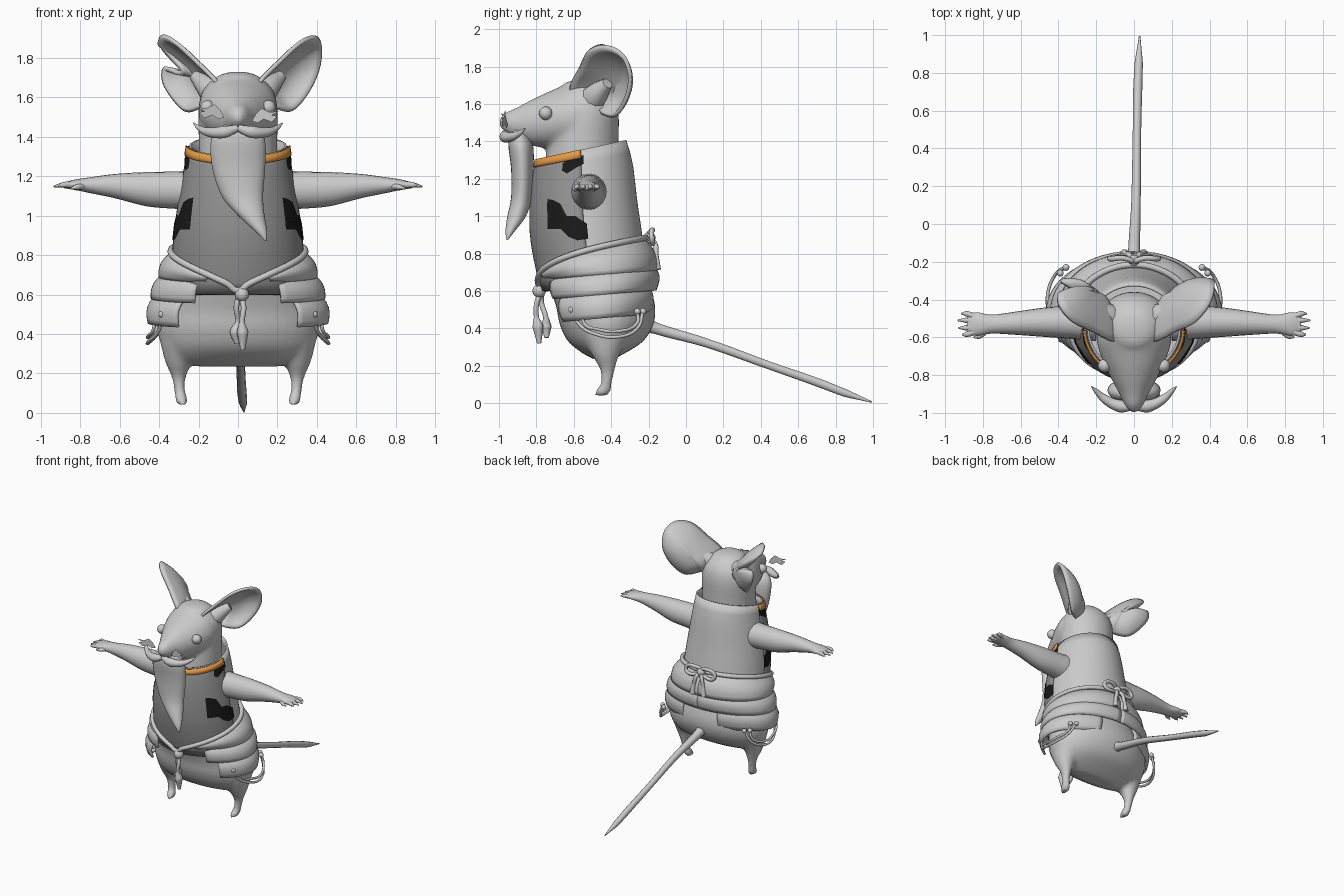
import bpy, bmesh
from math import sin, cos, pi, radians, sqrt
from mathutils import Vector as V

if "Cube" in bpy.data.objects:
    bpy.data.objects.remove(bpy.data.objects["Cube"])


def material(name, r, g, b):
    m = bpy.data.materials.new(name)
    m.diffuse_color = (r, g, b, 1)
    m.use_nodes = True
    m.node_tree.nodes["Principled BSDF"].inputs["Base Color"].default_value = m.diffuse_color
    return m


def spline(rows, k=4, closed=False):
    """Catmull-Rom resampling of equal-length tuples."""
    n, out = len(rows), []
    get = (lambda i: rows[i % n]) if closed else (lambda i: rows[max(0, min(n - 1, i))])
    for i in range(n if closed else n - 1):
        p0, p1, p2, p3 = (get(i + j) for j in (-1, 0, 1, 2))
        for s in range(k):
            t = s / k
            out.append(tuple(b + .5 * t * (c - a + t * (2*a - 5*b + 4*c - d + t * (3*(b - c) + d - a)))
                             for a, b, c, d in zip(p0, p1, p2, p3)))
    return out if closed else out + [tuple(rows[-1])]


def make(name, *grids, mat=None, solid=0, remesh=0):
    """Mesh from grids: (rows of points, closed rings?, capped?)."""
    bm = bmesh.new()
    for rows, closed, cap in grids:
        vs = [[bm.verts.new(p) for p in r] for r in rows]
        n = len(vs[0])
        for a, b in zip(vs, vs[1:]):
            for i in range(n if closed else n - 1):
                j = (i + 1) % n
                bm.faces.new((a[i], a[j], b[j], b[i]))
        if cap in ('both', 'end'):
            bm.faces.new(vs[-1])
        if cap == 'both':
            bm.faces.new(vs[0][::-1])
    bmesh.ops.recalc_face_normals(bm, faces=bm.faces)
    me = bpy.data.meshes.new(name)
    bm.to_mesh(me)
    bm.free()
    me.polygons.foreach_set('use_smooth', [not solid or len(p.vertices) < 5 for p in me.polygons])
    ob = bpy.data.objects.new(name, me)
    bpy.context.collection.objects.link(ob)
    if mat:
        me.materials.append(mat)
    if solid:
        m = ob.modifiers.new('thickness', 'SOLIDIFY')
        m.thickness, m.offset = solid, 0
    if remesh:
        m = ob.modifiers.new('blend', 'REMESH')
        m.mode, m.voxel_size, m.use_smooth_shade = 'VOXEL', remesh, True
        m = ob.modifiers.new('soften', 'SMOOTH')
        m.factor, m.iterations = .5, 5
    return ob


def loft(rows, axis, n=24, k=4):
    """Elliptic rings (x, y, z, radius a, radius b) stacked along an axis."""
    u, v = {'x': (V((0, 1, 0)), V((0, 0, 1))), 'y': (V((1, 0, 0)), V((0, 0, 1))),
            'z': (V((1, 0, 0)), V((0, 1, 0)))}[axis]
    rings = [[V(r[:3]) + u * r[3] * cos(2*pi*i/n) + v * r[4] * sin(2*pi*i/n) for i in range(n)]
             for r in spline(rows, k)]
    return rings, True, 'both'


def tube(name, pts, radii, closed=False):
    cu = bpy.data.curves.new(name, 'CURVE')
    cu.dimensions, cu.bevel_depth, cu.bevel_resolution = '3D', 1, 3
    cu.use_fill_caps, cu.resolution_u = True, 6
    sp = cu.splines.new('BEZIER')
    sp.bezier_points.add(len(pts) - 1)
    for i, (b, p) in enumerate(zip(sp.bezier_points, pts)):
        b.co, b.handle_left_type, b.handle_right_type = p, 'AUTO', 'AUTO'
        b.radius = radii if isinstance(radii, float) else radii[i]
    sp.use_cyclic_u = closed
    ob = bpy.data.objects.new(name, cu)
    bpy.context.collection.objects.link(ob)


def ball(name, p, r, sy=1):
    bpy.ops.mesh.primitive_uv_sphere_add(segments=16, ring_count=10, radius=r, location=p)
    ob = bpy.context.object
    ob.name, ob.scale = name, (1, sy, 1)
    bpy.ops.object.shade_smooth()


def flip(pts, s):
    return [(p[0] * s, *p[1:]) for p in pts]


dark = material('dark cloth', .3, .3, .3)
black = material('black', .01, .01, .01)
orange = material('orange trim', .8, .33, .06)

# Torso surface: (z, centre y, half width, half depth); t = 0 is the front
TORSO = spline([(.58, -.48, .33, .27), (.7, -.5, .325, .285), (.9, -.53, .312, .29), (1.1, -.545, .285, .275),
                (1.25, -.55, .258, .258), (1.36, -.555, .24, .228)], 6)


def surf(t, z, off=0.):
    for a, b in zip(TORSO, TORSO[1:]):
        if z <= b[0]:
            break
    f = (z - a[0]) / (b[0] - a[0])
    cy, rx, ry = (a[i] + f * (b[i] - a[i]) for i in (1, 2, 3))
    y = -(ry + off) * cos(t)
    return V(((rx + off) * sin(t), cy + y, z + y * .22 * max(0, min(1, (z - 1.05) / .3))))


def wrap(t0, t1, z0, z1, off, nt=32, nz=12):
    return [[surf(radians(t0 + (t1 - t0) * i / nt), z0 + (z1 - z0) * j / nz, off)
             for i in range(nt + 1)] for j in range(nz + 1)], False, None


make('vest_back', wrap(0, 360, .6, 1.355, 0, 64), solid=.012)
make('chest_panel', wrap(-88, 88, .6, 1.355, .012), mat=dark, solid=.006)
make('collar', wrap(-88, 88, 1.312, 1.357, .02, 32, 2), mat=orange, solid=.01)
patches = {'side_patch': [(48, .93, 1.10), (56, .93, 1.09), (64, .93, 1.07), (71, .89, 1.0), (80, .87, 1.0),
                          (91, .88, .96)],
           'shoulder_patch': [(66, 1.26, 1.30), (72, 1.24, 1.325), (80, 1.26, 1.325), (91, 1.28, 1.325)]}
for s in (-1, 1):
    for name, cols in patches.items():
        make(name, ([[surf(s * radians(t), lo + (hi - lo) * f, .019) for f in (0, .25, .5, .75, 1)]
                     for t, lo, hi in cols], False, None), mat=black)

# Lower body blended with the legs
hips = [(0, -.44, .235, .2, .05), (0, -.44, .265, .32, .11), (0, -.43, .33, .38, .2), (0, -.425, .42, .41, .25),
        (0, -.43, .52, .4, .265), (0, -.47, .65, .355, .27), (0, -.5, .76, .31, .26)]
leg = [(.285, -.43, .36, .11, .13), (.3, -.43, .26, .07, .075), (.3, -.42, .18, .036, .04),
       (.295, -.425, .11, .028, .03), (.287, -.44, .07, .032, .04), (.283, -.455, .042, .026, .036)]
make('hips_and_legs', loft(hips, 'z', 40), *[loft(flip(leg, s), 'z', 16) for s in (-1, 1)], remesh=.014)

# Head: neck column blended with the snout
neck = [(0, -.56, 1.22, .2, .2), (0, -.55, 1.4, .2, .19), (0, -.54, 1.55, .2, .18), (0, -.54, 1.64, .175, .155),
        (0, -.55, 1.71, .1, .1), (0, -.55, 1.73, .03, .03)]
snout = [(0, -.45, 1.53, .15, .13), (0, -.58, 1.535, .2, .185), (0, -.7, 1.52, .175, .16), (0, -.82, 1.5, .12, .125),
         (0, -.9, 1.495, .077, .088), (0, -.96, 1.5, .048, .056), (0, -.995, 1.5, .02, .025)]
make('head', loft(neck, 'z', 32), loft(snout, 'y', 32), remesh=.014)

# Ears: cupped discs, the left one torn
rim = [(.10, -.62, 1.66), (.22, -.57, 1.79), (.32, -.52, 1.88), (.395, -.43, 1.905), (.425, -.34, 1.86),
       (.415, -.30, 1.75), (.36, -.32, 1.63), (.28, -.38, 1.54), (.2, -.45, 1.55), (.14, -.48, 1.58)]
torn = rim[:3] + [(.385, -.45, 1.91), (.405, -.38, 1.87), (.35, -.36, 1.81), (.29, -.38, 1.745), (.31, -.36, 1.725),
                  (.38, -.31, 1.745), (.375, -.31, 1.66)] + rim[7:]
for s, name, edge in ((1, 'right_ear', rim), (-1, 'left_ear', torn)):
    loop = [V(p) for p in spline(flip(edge, s), 6, True)]
    c = V((s * .26, -.44, 1.7))
    back = V((s * -.06, .07, 0))
    make(name, ([[c + (p - c) * f + back * (1 - f ** 3) for p in loop] for f in (1, .9, .75, .55, .35, .15, .02)],
                True, 'end'), solid=.022)
    tube('ear_root', flip([(.07, -.53, 1.58), (.15, -.48, 1.65), (.22, -.42, 1.71)], s), [.09, .065, .03])

# Arms, hands and fingers
arm = [(.2, -.52, 1.13, .1, .1), (.33, -.52, 1.13, .088, .094), (.47, -.52, 1.135, .078, .086),
       (.62, -.525, 1.15, .062, .062), (.75, -.53, 1.155, .05, .04), (.83, -.53, 1.157, .062, .026),
       (.885, -.53, 1.154, .05, .014)]
for s in (-1, 1):
    make('arm', loft(flip(arm, s), 'x', 20))
    for y, x in ((-.585, .91), (-.55, .93), (-.51, .935), (-.475, .915)):
        tube('finger', flip([(.84, y * .7 - .159, 1.156), (.89, y, 1.156), (x, y, 1.148)], s), [.018, .014, .004])
    tube('thumb', flip([(.78, -.56, 1.15), (.82, -.595, 1.145), (.85, -.6, 1.138)], s), [.018, .013, .004])
    ball('eye', (s * .155, -.75, 1.55), .036)
    # Moustache half and ragged whisker card
    tube('moustache', flip([(0, -.965, 1.445), (.07, -.965, 1.425), (.15, -.93, 1.425), (.2, -.885, 1.447),
                            (.225, -.86, 1.47)], s), [.018, .033, .024, .013, .003])
    card = [(.07, 1.485), (.10, 1.475), (.13, 1.495), (.17, 1.48), (.2, 1.51), (.17, 1.515), (.21, 1.535),
            (.16, 1.53), (.12, 1.55), (.09, 1.52)]
    make('whiskers', ([[(s * x, -.935 - .26 * x, z + (.015 if s < 0 else -.005)) for x, z in card]], True, 'end'))

# Beard sweeping to one side
make('beard', loft([(0, -.9, 1.46, .07, .03), (0, -.885, 1.39, .135, .065), (.003, -.875, 1.25, .135, .06),
                    (.022, -.88, 1.1, .105, .055), (.068, -.905, 1.0, .067, .05), (.118, -.94, .92, .03, .025),
                    (.14, -.955, .873, .004, .004)], 'z'))

# Tail
tube('tail', [(0, -.24, .43), (0, -.16, .4), (.01, .1, .325), (.015, .45, .2), (.02, .72, .105), (.025, .85, .055),
              (.03, .995, .006)], [.05, .032, .025, .022, .024, .022, .004])


# Belt rope following a line that dips at the front
def belt_z(t):
    return .62 + .265 * abs(sin(t / 2)) ** .8


tube('belt_rope', [surf(2*pi*i/40, belt_z(2*pi*i/40), .022) for i in range(40)], .017, True)


# Layered skirt plates: start/end angle, top ring, bottom ring as (z, half width, half depth)
def plate(name, t0, t1, top, bottom, s, nt=30):
    rows = []
    for j in range(7):
        f, row = j / 6, []
        for i in range(nt + 1):
            t = radians(t0 + (t1 - t0) * i / nt)
            b = V((bottom[1] * sin(t), -.455 - bottom[2] * cos(t), bottom[0] - .025 * cos(t)))
            a = surf(t, belt_z(t) - .01, .006) if top is None else \
                V((top[1] * sin(t), -.46 - top[2] * cos(t), top[0] - .03 * cos(t)))
            p = a.lerp(b, f) + V((sin(t), -cos(t), .3)) * .025 * sin(pi * f)
            row.append((s * p.x, p.y, p.z))
        rows.append(row)
    make(name, (rows, False, None), solid=.016)


for s in (-1, 1):
    plate('upper_plate', 24, 180, None, (.685, .395, .295), s)
    plate('middle_plate', 30, 180, (.71, .36, .275), (.58, .435, .29), s)
    plate('lower_plate', 42, 160, (.60, .405, .27), (.455, .45, .27), s)
    # Hanging cords with knobs
    for d in (0, .03):
        cord = [(.385 + d, -.61 + 2 * d, .5), (.4 + d, -.57 + d, .42), (.45, -.47, .365 + d), (.455, -.36, .355 + d),
                (.41, -.26, .4 + d), (.36 + d, -.23 - d, .49)]
        tube('cord', flip(cord, s), .009)
        for p in (cord[0], cord[-1]):
            ball('cord_knob', (s * p[0], p[1], p[2]), .018)
    # Bow loops and ends at the back
    tube('bow_loop', flip([(0, -.2, .885), (.06, -.18, .925), (.125, -.185, .9), (.12, -.18, .865), (.05, -.18, .86)],
                          s), .014, True)
    tube('bow_end', flip([(0, -.2, .885), (.025, -.165, .85), (.04, -.16, .79), (.05, -.155, .715)], s),
         [.014, .014, .014, .022])
    # Tassels at the front
    tube('tassel', [(.01, -.77, .6), (.01 + s * .018, -.785 - s * .012, .54), (.01 + s * .01, -.775 - s * .025, .46),
                    (.005 + s * .018, -.77 - s * .022, .41), (.01 + s * .014, -.765 - s * .02, .335 - s * .015)],
         [.016, .014, .014, .03, .012])
ball('bow_knot', (0, -.195, .885), .032)
ball('front_knot', (.02, -.785, .6), .036)
